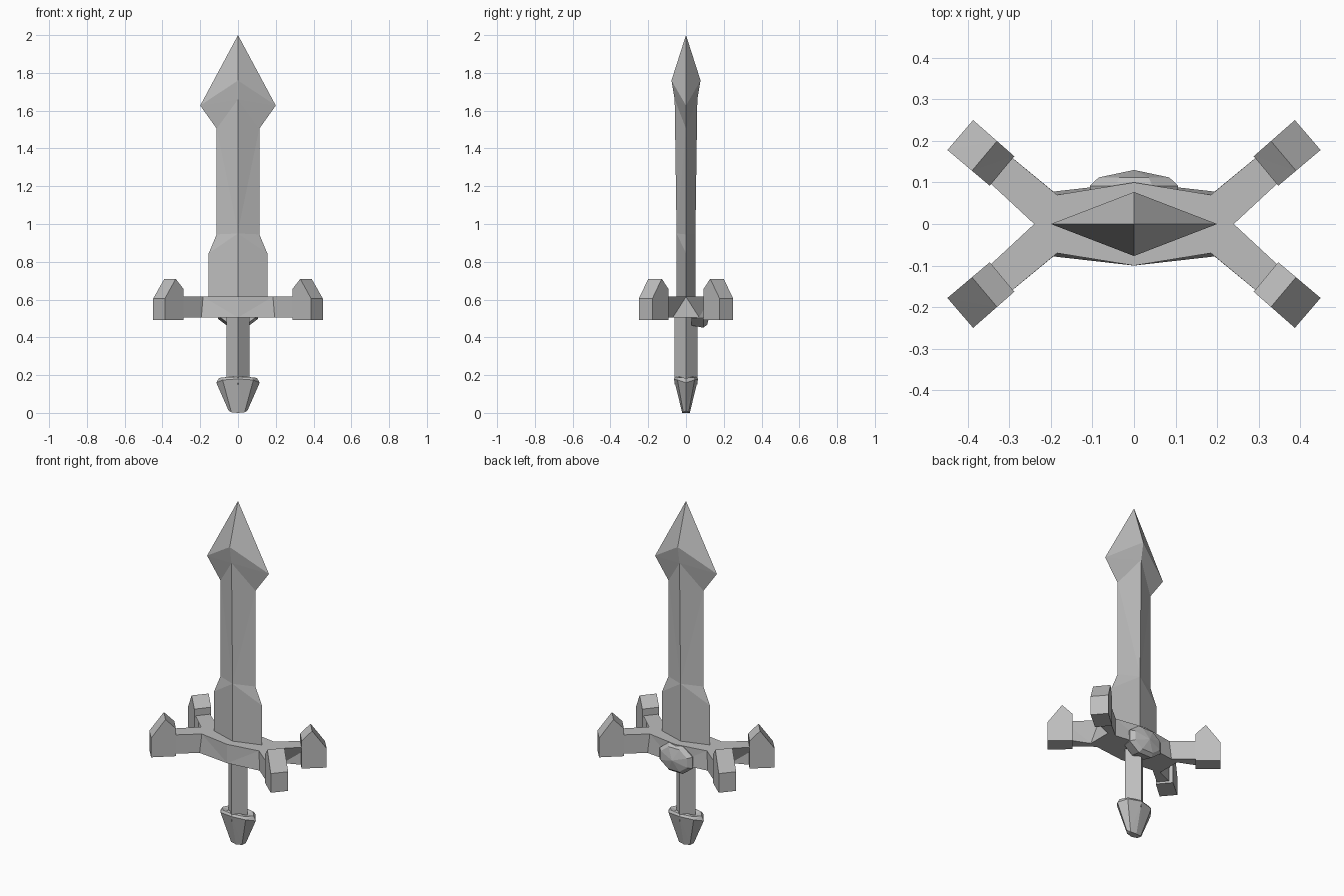
import bpy, bmesh, math
from mathutils import Vector

if "Cube" in bpy.data.objects:
    bpy.data.objects.remove(bpy.data.objects["Cube"])

steel = bpy.data.materials.new("plain_grey")
steel.use_nodes = True
grey = (0.51, 0.51, 0.51, 1)
steel.diffuse_color = grey
steel.node_tree.nodes["Principled BSDF"].inputs["Base Color"].default_value = grey


def loft(name, rings):
    """Skin equal-length rings of points, cap both ends and keep flat faces."""
    bm = bmesh.new()
    loops = [[bm.verts.new(p) for p in ring] for ring in rings]
    n = len(loops[0])
    for a, b in zip(loops, loops[1:]):
        for i in range(n):
            j = (i + 1) % n
            bm.faces.new((a[i], a[j], b[j], b[i]))
    bm.faces.new(loops[0][::-1])
    bm.faces.new(loops[-1])
    bmesh.ops.remove_doubles(bm, verts=bm.verts, dist=0.0005)
    bmesh.ops.triangulate(bm, faces=bm.faces)
    bmesh.ops.recalc_face_normals(bm, faces=bm.faces)
    mesh = bpy.data.meshes.new(name)
    bm.to_mesh(mesh)
    bm.free()
    mesh.materials.append(steel)
    obj = bpy.data.objects.new(name, mesh)
    bpy.context.collection.objects.link(obj)


def diamond(x, side_z, y, ridge_z):
    """Four-point section whose edges and ridges may sit at different heights."""
    return [(x, 0, side_z), (0, y, ridge_z), (-x, 0, side_z), (0, -y, ridge_z)]


# Blade with a wide base and a spear-shaped head
loft("blade", [
    diamond(0.155, 0.58, 0.05, 0.58),
    diamond(0.155, 0.845, 0.05, 0.95),
    diamond(0.113, 0.945, 0.05, 0.96),
    diamond(0.113, 1.505, 0.06, 1.66),
    diamond(0.2, 1.627, 0.077, 1.76),
    diamond(0, 2, 0, 2),
])

# Grip
loft("grip", [diamond(0.062, 0.15, 0.06, 0.15), diamond(0.062, 0.55, 0.06, 0.55)])


# Pommel, eight-sided and tapering to a small flat foot
def octagon(x, y, z, ridge_z):
    pts = []
    for i in range(8):
        a = i * math.pi / 4
        c, s = math.cos(a), math.sin(a)
        pts.append((x * c, y * s, z + (ridge_z - z) * abs(s)))
    return pts


loft("pommel", [
    octagon(0.05, 0.02, 0.012, 0),
    octagon(0.115, 0.064, 0.16, 0.18),
    octagon(0.10, 0.055, 0.185, 0.19),
    octagon(0.05, 0.045, 0.18, 0.195),
])


# Cross guard with four splayed arms
def outline(quarter, z):
    right = quarter + [(x, -y) for x, y in reversed(quarter)]
    left = [(-x, y) for x, y in reversed(right)]
    return [(x, y, z) for x, y in right + left]


loft("guard", [
    outline([(0, -0.1), (0.194, -0.078), (0.33, -0.19), (0.38, -0.13), (0.24, -0.07)], 0.505),
    outline([(0, -0.1), (0.185, -0.07), (0.33, -0.19), (0.38, -0.13), (0.24, 0)], 0.615),
])

# Ridged block on the end of each arm
inner = (Vector((0.288, 0.163)), Vector((0.347, 0.092)))
outer = (Vector((0.387, 0.25)), Vector((0.449, 0.178)))
profile = [(0, 0.493), (0, 0.655), (0.42, 0.71), (1, 0.605), (1, 0.493)]
for sx, side in ((1, "left"), (-1, "right")):
    for sy, end in ((1, "back"), (-1, "front")):
        rings = []
        for a, b in zip(inner, outer):
            path = [(a.lerp(b, t), z) for t, z in profile]
            rings.append([(sx * p.x, sy * p.y, z) for p, z in path])
        loft(f"{end}_{side}_block", rings)


# Faceted gem on the back of the guard, wider than tall
def gem_ring(size, y):
    angles = [(i + 0.5) * math.pi / 4 for i in range(8)]
    return [(0.115 * size * math.cos(a), y, 0.532 + 0.088 * size * math.sin(a))
            for a in angles]


loft("gem", [gem_ring(0.85, 0.03), gem_ring(1, 0.092),
             gem_ring(0.8, 0.112), gem_ring(0, 0.13)])
